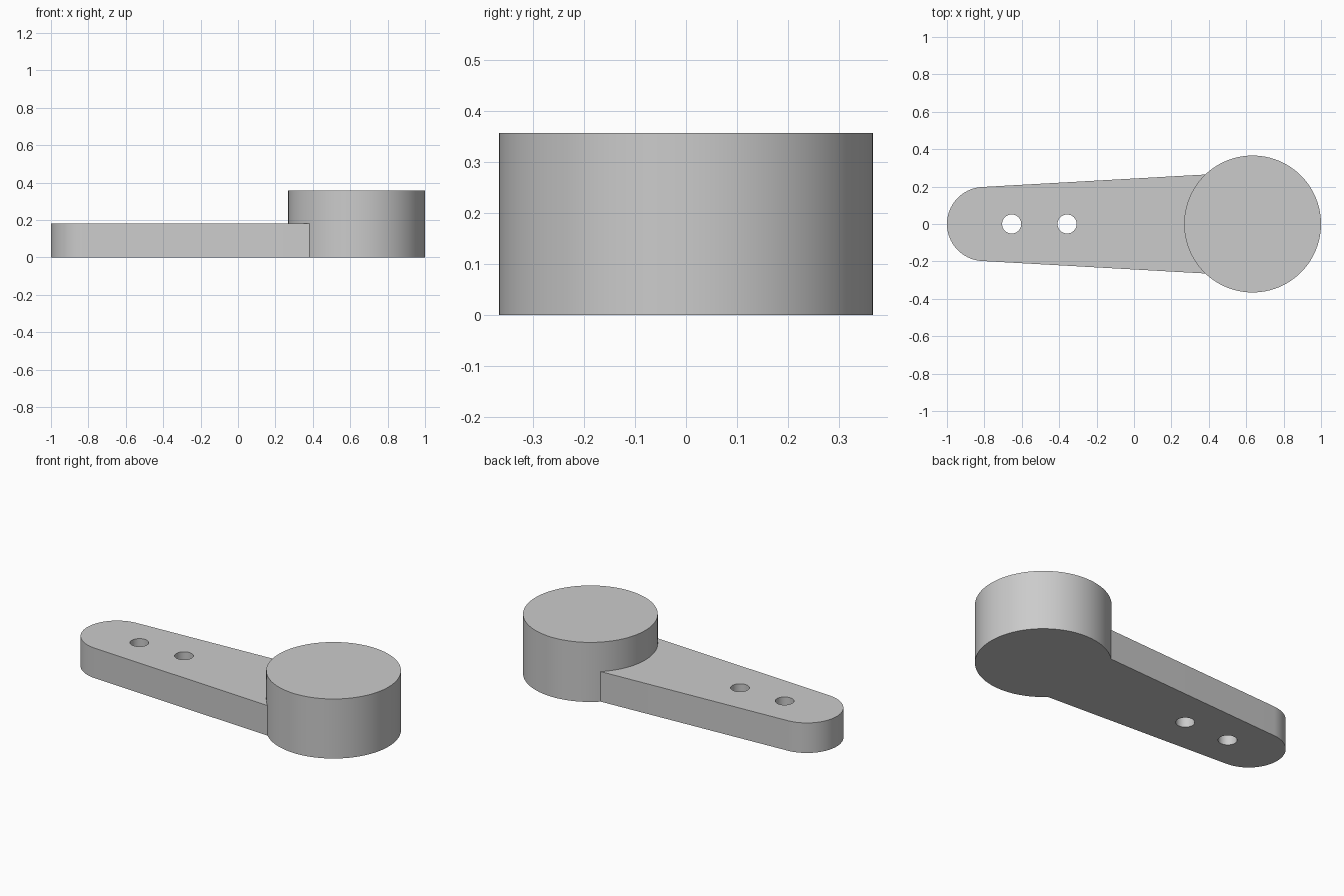
import bpy
import math

if "Cube" in bpy.data.objects:
    bpy.data.objects.remove(bpy.data.objects["Cube"], do_unlink=True)

HUB_X, HUB_R, HUB_H = 0.634, 0.366, 0.357
TIP_X, TIP_R, ARM_H = -0.802, 0.198, 0.18
TAPER = math.radians(3.2)

grey = bpy.data.materials.new("plain grey")
grey.use_nodes = True
colour = (0.6, 0.6, 0.6, 1)
grey.diffuse_color = colour
grey.node_tree.nodes["Principled BSDF"].inputs["Base Color"].default_value = colour


def prism(name, outline, z0, z1):
    """Extrude a counter-clockwise outline between two heights."""
    n = len(outline)
    verts = [(x, y, z) for z in (z0, z1) for x, y in outline]
    faces = [tuple(reversed(range(n))), tuple(range(n, 2 * n))]
    faces += [(i, (i + 1) % n, n + (i + 1) % n, n + i) for i in range(n)]
    mesh = bpy.data.meshes.new(name)
    mesh.from_pydata(verts, [], faces)
    mesh.materials.append(grey)
    obj = bpy.data.objects.new(name, mesh)
    bpy.context.collection.objects.link(obj)
    return obj


def arc(cx, r, start, end, steps):
    angles = [start + (end - start) * i / steps for i in range(steps + 1)]
    return [(cx + r * math.cos(a), r * math.sin(a)) for a in angles]


def circle(cx, r, steps):
    return arc(cx, r, 0, math.tau, steps)[:-1]


def combine(target, tool, operation):
    mod = target.modifiers.new(operation.lower(), "BOOLEAN")
    mod.object, mod.operation, mod.solver = tool, operation, "EXACT"
    bpy.context.view_layer.objects.active = target
    bpy.ops.object.modifier_apply(modifier=mod.name)
    bpy.data.objects.remove(tool, do_unlink=True)


# Tapered arm: rounded tip, straight sides tangent to it, square end inside the hub
tip = arc(TIP_X, TIP_R, math.pi / 2 + TAPER, 1.5 * math.pi - TAPER, 40)
end_x = 0.5
end_y = tip[0][1] + (end_x - tip[0][0]) * math.tan(TAPER)
lever = prism("lever_arm_with_hub", tip + [(end_x, -end_y), (end_x, end_y)], 0, ARM_H)

# Two through holes in the arm
for x in (-0.654, -0.358):
    cutter = prism("hole_cutter", circle(x, 0.051, 40), -0.1, ARM_H + 0.1)
    cutter.hide_render = True
    combine(lever, cutter, "DIFFERENCE")

# Tall round hub, joined to the arm
combine(lever, prism("hub", circle(HUB_X, HUB_R, 96), 0, HUB_H), "UNION")

# Smooth curved walls, sharp rims
bpy.ops.object.select_all(action="DESELECT")
lever.select_set(True)
bpy.context.view_layer.objects.active = lever
bpy.ops.object.shade_smooth_by_angle(angle=math.radians(30))
